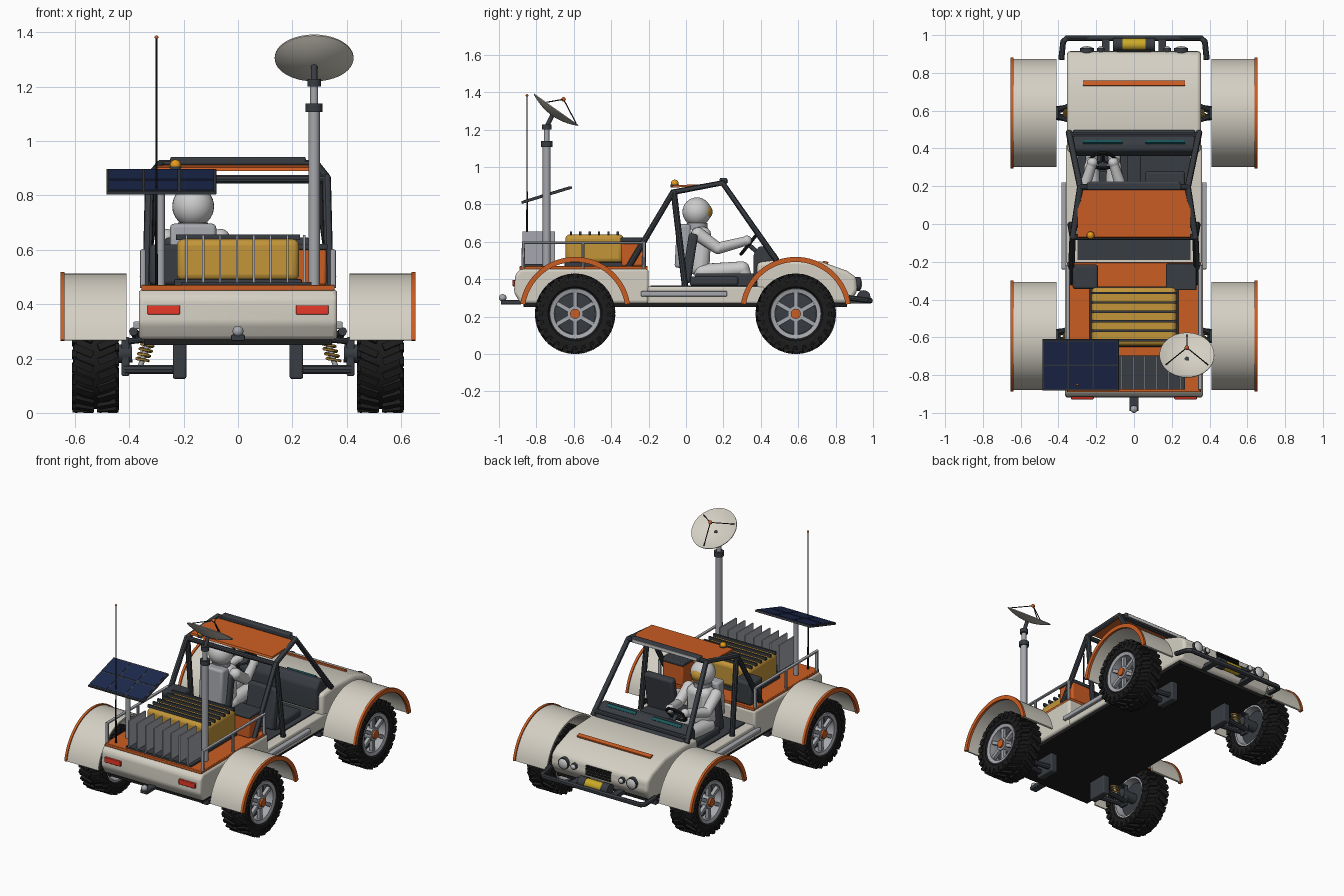
import bpy, bmesh
from math import sin, cos, pi, radians
from mathutils import Vector as V, Matrix as M, Euler

if "Cube" in bpy.data.objects:
    bpy.data.objects.remove(bpy.data.objects["Cube"])

COL = dict(cream=(.66, .63, .55), orange=(.6, .11, .017), dark=(.04, .046, .055), black=(.012, .012, .012),
           gold=(.54, .3, .04), navy=(.012, .022, .075), silver=(.38, .39, .42), white=(.75, .74, .72),
           red=(.8, .04, .02), amber=(.8, .33, .01), yellow=(.6, .4, .02), teal=(.01, .09, .1))
MATS = {}
for k, c in COL.items():
    MATS[k] = bpy.data.materials.new(k)
    MATS[k].diffuse_color = (*c, 1)

def add(name, me, col, bevel=0):
    ob = bpy.data.objects.new(name, me)
    bpy.context.collection.objects.link(ob)
    me.materials.clear()
    me.materials.append(MATS[col])
    if bevel:
        b = ob.modifiers.new("bevel", 'BEVEL')
        b.width, b.segments, b.limit_method = bevel, 3, 'ANGLE'
    return ob

def done(bm, name, col, bevel=0):
    bmesh.ops.remove_doubles(bm, verts=bm.verts, dist=1e-5)
    bmesh.ops.recalc_face_normals(bm, faces=bm.faces)
    me = bpy.data.meshes.new(name)
    bm.to_mesh(me)
    bm.free()
    return add(name, me, col, bevel)

def box(name, x, y, z, col, bevel=0, rot=(0, 0, 0)):
    """Box from x, y, z ranges, turned about its centre."""
    c = V([(a + b) / 2 for a, b in (x, y, z)])
    s = [abs(b - a) for a, b in (x, y, z)]
    bm = bmesh.new()
    bmesh.ops.create_cube(bm, size=1, matrix=M.LocRotScale(c, Euler(rot), V(s)))
    return done(bm, name, col, bevel)

def prism(name, pts, x0, x1, col, bevel=0):
    """Side profile in y, z extruded along x."""
    bm = bmesh.new()
    f = bm.faces.new([bm.verts.new((x0, y, z)) for y, z in pts])
    r = bmesh.ops.extrude_face_region(bm, geom=[f])
    bmesh.ops.translate(bm, verts=[v for v in r['geom'] if isinstance(v, bmesh.types.BMVert)], vec=(x1 - x0, 0, 0))
    if not any(len(g.verts) == len(pts) and abs(g.calc_center_median().x - x0) < 1e-4 for g in bm.faces):
        bm.faces.new([v for v in bm.verts if abs(v.co.x - x0) < 1e-6][:len(pts)])
    return done(bm, name, col, bevel)

def lathe(name, prof, at, axis, col, n=40):
    """Profile of (radius, height) turned about an axis."""
    T = M.Translation(at) @ V(axis).to_track_quat('Z', 'Y').to_matrix().to_4x4()
    bm = bmesh.new()
    R = [[bm.verts.new(T @ V((r * cos(2 * pi * k / n), r * sin(2 * pi * k / n), a))) for r, a in prof] for k in range(n)]
    for k in range(n):
        for j in range(len(prof) - 1):
            A, B = R[k], R[(k + 1) % n]
            bm.faces.new((A[j], B[j], B[j + 1], A[j + 1]))
    return done(bm, name, col)

def rod(name, p, q, r, col, r2=None, n=20):
    d = V(q) - V(p)
    return lathe(name, [(0, 0), (r, 0), (r if r2 is None else r2, d.length), (0, d.length)], p, d, col, n)

def ball(name, c, r, col, scale=(1, 1, 1)):
    bm = bmesh.new()
    bmesh.ops.create_uvsphere(bm, u_segments=28, v_segments=16, radius=r, matrix=M.LocRotScale(V(c), None, V(scale)))
    return done(bm, name, col)

def tube(name, pts, r, col):
    cu = bpy.data.curves.new(name, 'CURVE')
    cu.dimensions, cu.bevel_depth, cu.bevel_resolution, cu.use_fill_caps = '3D', r, 3, True
    s = cu.splines.new('POLY')
    s.points.add(len(pts) - 1)
    for p, c in zip(s.points, pts):
        p.co = (*c, 1)
    tmp = bpy.data.objects.new(name, cu)
    me = bpy.data.meshes.new_from_object(tmp)
    bpy.data.objects.remove(tmp)
    return add(name, me, col)

def wx(s, a, b):
    return (s * a, s * b)

# body: rear deck, cabin tub, hood, underside
prism("rear_body", [(-.2, .27), (-.2, .455), (-.885, .455), (-.913, .425), (-.92, .33), (-.885, .27)], -.365, .365, 'cream', .015)
box("rear_deck", (-.355, .355), (-.89, -.205), (.45, .47), 'orange', .004)
box("cabin_tub", (-.36, .36), (-.21, .42), (.27, .36), 'cream', .01)
box("floor_mat", (-.3, .3), (-.19, .4), (.355, .367), 'dark')
prism("hood", [(.38, .27), (.38, .49), (.5, .505), (.72, .495), (.86, .445), (.91, .41), (.918, .34), (.875, .27)], -.355, .355, 'cream', .02)
box("hood_stripe", (-.27, .27), (.73, .76), (.478, .496), 'orange', .003, (radians(-14), 0, 0))
box("undertray", (-.345, .345), (-.87, .86), (.25, .272), 'black')
prism("dashboard", [(.5, .48), (.5, .505), (.43, .575), (.39, .575), (.36, .53), (.36, .38), (.4, .38)], -.325, .325, 'dark', .012)
for s in (-1, 1):
    box("dash_screen", wx(s, .06, .27), (.425, .445), (.565, .575), 'teal', 0, (radians(-45), 0, 0))
    box("side_step", wx(s, .355, .385), (-.24, .22), (.308, .336), 'silver', .006)

# nose: lamps, grille, bumper, winch
for s in (-1, 1):
    for x, r in ((.25, .037), (.175, .02)):
        rod("headlight_ring", (s * x, .88, .375), (s * x, .932, .375), r, 'dark')
        lathe("headlight_lens", [(r * .85, 0), (r * .6, .006), (0, .01)], (s * x, .932, .375), (0, 1, 0), 'white', 20)
    box("bumper_bracket", wx(s, .13, .17), (.86, .98), (.27, .295), 'dark')
    box("tail_light", wx(s, .213, .333), (-.928, -.9), (.362, .396), 'red', .004)
for i in range(4):
    box("grille_slat", (-.09, .09), (.9, .924), (.342 + i * .017, .352 + i * .017), 'black')
tube("bumper", [(-.385, .87, .3), (-.375, .965, .287), (-.355, .984, .285), (.355, .984, .285), (.375, .965, .287), (.385, .87, .3)], .016, 'dark')
rod("winch_drum", (-.06, .95, .305), (.06, .95, .305), .032, 'yellow')
for s in (-1, 1):
    rod("winch_end", (s * .06, .95, .305), (s * .11, .95, .305), .036, 'dark')
box("hitch_bar", (-.025, .025), (-.99, -.88), (.265, .288), 'dark', .004)
ball("hitch_ball", (0, -.98, .3), .02, 'silver')

# wheels, fenders, suspension on all four corners
TYRE = [(.13, -.06), (.145, -.08), (.175, -.084), (.193, -.074), (.2, -.05)]
TYRE = TYRE + [(r, -a) for r, a in reversed(TYRE)]
def arc(y, r0, r1):
    t = [radians(9 + 162 * i / 32) for i in range(33)]
    return [(y + r1 * cos(a), .222 + r1 * sin(a)) for a in t] + [(y + r0 * cos(a), .222 + r0 * sin(a)) for a in reversed(t)]
for s in (-1, 1):
    for y in (-.593, .587):
        c = V((s * .524, y, .215))
        ax = (s, 0, 0)
        lathe("tyre", TYRE + [TYRE[0]], c, ax, 'black', 48)
        bm = bmesh.new()
        for k in range(24):
            for side in (-1, 1):
                a = 2 * pi * (k + side * .25) / 24
                T = M.Translation(c) @ M.Rotation(a, 4, 'X')
                bmesh.ops.create_cube(bm, size=1, matrix=T @ M.LocRotScale(V((side * .045, 0, .202)), Euler((0, 0, side * .4)), V((.075, .026, .024))))
                bmesh.ops.create_cube(bm, size=1, matrix=T @ M.LocRotScale(V((side * .079, -.01, .184)), None, V((.016, .026, .04))))
        done(bm, "tyre_lugs", 'black')
        lathe("rim", [(.108, .0), (.112, .07), (.134, .076), (.138, .06), (.138, -.07), (.125, -.07), (.108, 0)], c, ax, 'silver')
        lathe("rim_disc", [(0, .02), (.11, .01), (.11, -.03), (0, -.03)], c, ax, 'dark')
        bm = bmesh.new()
        for k in range(6):
            T = M.Translation(c) @ M.Rotation(k * pi / 3, 4, 'X')
            bmesh.ops.create_cube(bm, size=1, matrix=T @ M.LocRotScale(V((s * .05, 0, .068)), None, V((.025, .024, .1))))
        done(bm, "spokes", 'silver', .003)
        rod("hub_plate", c + V((s * .02, 0, 0)), c + V((s * .068, 0, 0)), .042, 'silver')
        rod("hub_cap", c + V((s * .06, 0, 0)), c + V((s * .08, 0, 0)), .027, 'orange')
        prism("fender", arc(y, .278, .29), s * .41, s * .642, 'cream')
        prism("fender_lip", arc(y, .27, .297), s * .638, s * .654, 'orange')
        box("arm_mount", wx(s, .19, .24), (y - .07, y + .07), (.125, .26), 'dark', .008)
        for d in (-.045, .045):
            tube("lower_arm", [(s * .22, y + d, .16), (s * .415, y + d * .4, .16)], .018, 'dark')
            tube("upper_arm", [(s * .33, y + d, .272), (s * .415, y + d * .3, .262)], .012, 'dark')
        box("upright", wx(s, .4, .428), (y - .03, y + .03), (.135, .28), 'dark', .006)
        rod("axle", (s * .39, y, .22), (s * .52, y, .215), .034, 'dark')
        p, q = V((s * .325, y, .275)), V((s * .365, y, .155))
        rod("damper", p, q, .01, 'silver', n=12)
        tube("coil_spring", [p.lerp(q, .1 + .6 * i / 48) + V((.023 * cos(i * pi / 6), .023 * sin(i * pi / 6), 0)) for i in range(49)], .005, 'gold')

# roll cage, roof, light bar, beacon
for s in (-1, 1):
    tube("cage_side", [(s * .335, -.31, .46), (s * .325, -.07, .865), (s * .285, .195, .915), (s * .345, .485, .5)], .017, 'dark')
    tube("cage_post", [(s * .325, -.065, .865), (s * .335, -.005, .36)], .017, 'dark')
for n, y, x, z in (("rear", -.07, .325, .86), ("front", .195, .285, .915), ("low", .47, .34, .525)):
    tube("cage_cross_" + n, [(-x, y, z), (x, y, z)], .016, 'dark')
prism("roof_panel", [(-.075, .89), (-.07, .902), (.19, .912), (.19, .9)], -.3, .3, 'orange')
box("light_bar", (-.25, .25), (.18, .22), (.908, .942), 'dark', .008)
box("light_bar_lens", (-.235, .235), (.215, .224), (.914, .934), 'white')
rod("beacon_base", (-.23, -.06, .89), (-.23, -.06, .907), .022, 'dark')
ball("beacon", (-.23, -.06, .912), .02, 'amber')

# seats and console
for x in (-.165, .165):
    box("seat_cushion", (x - .105, x + .105), (.02, .28), (.365, .415), 'dark', .015)
    box("seat_back", (x - .105, x + .105), (-.005, .045), (.38, .645), 'dark', .015, (radians(-9), 0, 0))
box("console", (-.035, .035), (.05, .38), (.36, .43), 'dark', .008)
lathe("steering_wheel", [(.065 + .009 * cos(a * pi / 4), .009 * sin(a * pi / 4)) for a in range(9)], (-.165, .335, .585), (0, -.75, .6), 'black', 32)
rod("steering_column", (-.165, .335, .585), (-.165, .42, .51), .012, 'dark')
for k in range(3):
    a = k * 2 * pi / 3 + pi / 2
    rod("wheel_spoke", (-.165, .335, .585), V((-.165, .335, .585)) + .064 * (cos(a) * V((1, 0, 0)) + sin(a) * V((0, .625, .78))), .006, 'dark', n=8)

# suited driver
X = -.165
box("life_pack", (X - .085, X + .085), (-.055, .02), (.46, .695), 'silver', .015, (radians(-3), 0, 0))
box("torso", (X - .085, X + .085), (.02, .13), (.42, .68), 'white', .04, (radians(-3), 0, 0))
rod("neck_ring", (X, .06, .665), (X, .06, .7), .055, 'silver')
ball("helmet", (X, .058, .76), .077, 'white')
ball("visor", (X, .082, .76), .06, 'gold', (1, 1, .85))
for s in (-1, 1):
    S, E, H = V((X + s * .1, .065, .64)), V((X + s * .105, .17, .565)), V((X + s * .055, .325, .605))
    K, F = V((X + s * .06, .3, .455)), V((X + s * .06, .325, .39))
    for a, b, r, t in ((S, E, .037, .031), (E, H, .031, .025), (V((X + s * .055, .09, .435)), K, .047, .04), (K, F, .04, .033)):
        rod("limb", a, b, r, 'white', t)
        ball("joint", a, r, 'white')
    ball("glove", H, .028, 'white')
    box("boot", (F.x - .033, F.x + .033), (.29, .385), (.365, .405), 'silver', .015)

# cargo on the deck: crate, side cases, radiator fins, rails
box("crate_base", (-.235, .235), (-.65, -.33), (.465, .492), 'dark', .004)
box("cargo_crate", (-.225, .225), (-.645, -.335), (.485, .64), 'gold', .025)
for i in range(6):
    y = -.615 + i * .05
    box("crate_slat", (-.228, .228), (y - .006, y + .006), (.636, .656), 'dark')
box("tool_case", (.175, .325), (-.345, -.215), (.47, .605), 'orange', .01)
box("tool_case_lid", (.17, .33), (-.35, -.21), (.6, .622), 'dark', .006)
box("storage_can", (-.325, -.19), (-.345, -.215), (.47, .62), 'dark', .015)
box("radiator_base", (-.21, .27), (-.875, -.695), (.468, .482), 'dark')
for i in range(8):
    x = -.19 + i * .062
    box("radiator_fin", (x - .004, x + .004), (-.875, -.7), (.475, .655), 'silver')
for s in (-1, 1):
    tube("deck_rail", [(s * .35, -.87, .46), (s * .35, -.87, .595), (s * .35, -.225, .595), (s * .35, -.225, .46)], .011, 'silver')
    tube("rail_post", [(s * .35, -.55, .46), (s * .35, -.55, .595)], .009, 'silver')

# mast with dish
rod("mast_lower", (.28, -.745, .46), (.28, -.745, 1.12), .021, 'silver')
rod("mast_upper", (.28, -.745, 1.1), (.28, -.745, 1.21), .015, 'silver')
rod("mast_collar", (.28, -.745, 1.108), (.28, -.745, 1.138), .031, 'dark')
rod("mast_head", (.28, -.745, 1.2), (.28, -.745, 1.228), .025, 'dark')
N, C = V((0, .58, .815)), V((.28, -.693, 1.308))
rod("dish_neck", (.28, -.742, 1.22), C - N * .034, .012, 'dark')
bowl = [(.145 * i / 8, .036 * (i / 8) ** 2 - .036) for i in range(9)]
lathe("dish", bowl + [(r, a - .005) for r, a in reversed(bowl)], C, N, 'cream', 48)
for k in range(3):
    a = k * 2 * pi / 3 - pi / 2
    rod("feed_strut", C + .13 * (cos(a) * V((1, 0, 0)) + sin(a) * V((0, .815, -.58)) * -1), C + N * .066, .003, 'black', n=8)
ball("dish_feed", C + N * .066, .012, 'orange')

# whip antenna and solar panel
rod("antenna", (-.3, -.85, .46), (-.3, -.85, 1.38), .005, 'black', .003, 10)
ball("antenna_tip", (-.3, -.85, 1.382), .007, 'orange')
rod("panel_post", (-.285, -.745, .46), (-.285, -.745, .85), .016, 'silver')
P, T = V((-.282, -.745, .85)), radians(17)
box("panel_frame", (-.484, -.08), (-.886, -.604), (.843, .857), 'dark', .002, (T, 0, 0))
for i in range(3):
    for j in (-1, 1):
        c = P + M.Rotation(T, 3, 'X') @ V(((i - 1) * .132, j * .068, .007))
        box("solar_cell", (c.x - .062, c.x + .062), (c.y - .063, c.y + .063), (c.z - .002, c.z + .002), 'navy', 0, (T, 0, 0))

# smooth shading with sharp edges kept
for ob in bpy.context.collection.objects:
    ob.select_set(True)
    bpy.context.view_layer.objects.active = ob
bpy.ops.object.shade_smooth_by_angle(angle=radians(35))

for m in bpy.data.materials:
    if m.users and not m.is_grease_pencil:
        m.use_nodes = True
        m.node_tree.nodes["Principled BSDF"].inputs["Base Color"].default_value = m.diffuse_color
